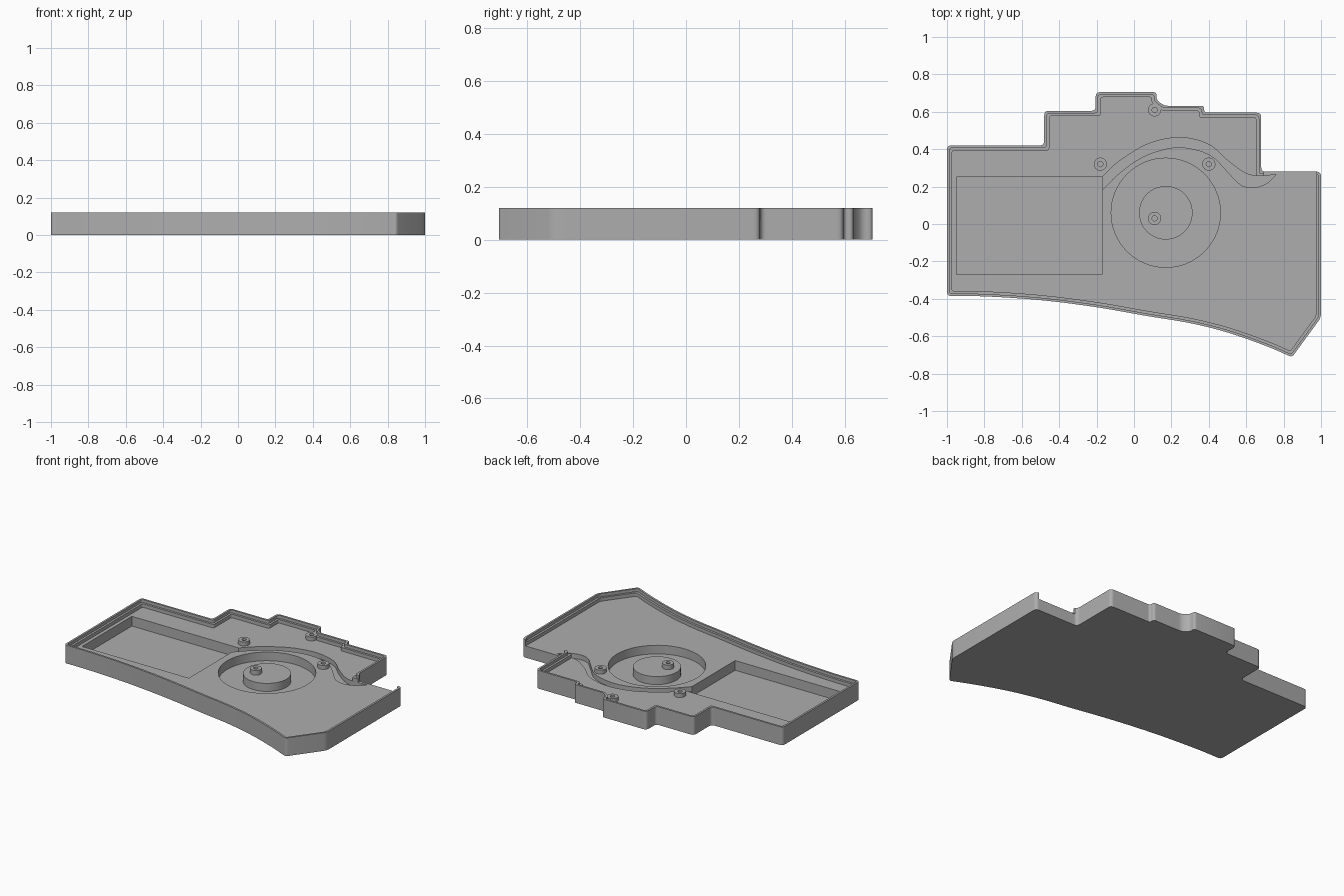
import bpy, bmesh, math
from mathutils import Vector

cube = bpy.data.objects.get("Cube")
if cube:
    bpy.data.objects.remove(cube, do_unlink=True)

HEIGHT, LEDGE, FLOOR = 0.12, 0.1, 0.077

grey = bpy.data.materials.new("plain_grey")
grey.use_nodes = True
colour = (0.42, 0.42, 0.42, 1)
grey.diffuse_color = colour
grey.node_tree.nodes["Principled BSDF"].inputs["Base Color"].default_value = colour


def spline(points, steps=6):
    """Smooth curve through a few control points."""
    p = [Vector(q) for q in points]
    p = [2 * p[0] - p[1]] + p + [2 * p[-1] - p[-2]]
    out = []
    for i in range(1, len(p) - 2):
        a, b, c, d = p[i - 1:i + 3]
        for s in range(steps):
            t = s / steps
            out.append(0.5 * (2 * b + (c - a) * t + (2 * a - 5 * b + 4 * c - d) * t * t
                              + (3 * b - a - 3 * c + d) * t ** 3))
    return out + [p[-2]]


def inset(points, dist):
    """Move every side of a counterclockwise outline inward."""
    out = []
    for i, p in enumerate(points):
        d1 = (p - points[i - 1]).normalized()
        d2 = (points[(i + 1) % len(points)] - p).normalized()
        n1, n2 = Vector((-d1.y, d1.x)), Vector((-d2.y, d2.x))
        out.append(p + (n1 + n2) * dist / (1 + n1.dot(n2)))
    return out


def rounded(points, radius, steps=5):
    """Round the real corners, leaving the gentle curve as it is."""
    out = []
    for i, p in enumerate(points):
        a, b = points[i - 1] - p, points[(i + 1) % len(points)] - p
        if a.angle(b) > math.radians(165):
            out.append(p)
            continue
        cut = min(radius, 0.45 * a.length, 0.45 * b.length)
        start, end = p + a.normalized() * cut, p + b.normalized() * cut
        for s in range(steps + 1):
            t = s / steps
            out.append(start * (1 - t) ** 2 + p * 2 * t * (1 - t) + end * t * t)
    return out


def prism(name, points, low, high):
    bm = bmesh.new()
    face = bm.faces.new([bm.verts.new((p[0], p[1], low)) for p in points])
    top = bmesh.ops.extrude_face_region(bm, geom=[face])["geom"]
    bmesh.ops.translate(bm, vec=(0, 0, high - low),
                        verts=[v for v in top if isinstance(v, bmesh.types.BMVert)])
    bmesh.ops.recalc_face_normals(bm, faces=bm.faces)
    mesh = bpy.data.meshes.new(name)
    bm.to_mesh(mesh)
    bm.free()
    obj = bpy.data.objects.new(name, mesh)
    bpy.context.collection.objects.link(obj)
    mesh.materials.append(grey)
    return obj


def circle(x, y, r, sides=64):
    return [(x + r * math.cos(math.tau * i / sides), y + r * math.sin(math.tau * i / sides))
            for i in range(sides)]


def box(x1, x2, y1, y2):
    return [(x1, y1), (x2, y1), (x2, y2), (x1, y2)]


def activate(obj):
    bpy.ops.object.select_all(action='DESELECT')
    obj.select_set(True)
    bpy.context.view_layer.objects.active = obj


def cut(obj, points, low, high):
    cutter = prism("cutter", points, low, high)
    cutter.hide_render = True
    mod = obj.modifiers.new("cut", 'BOOLEAN')
    mod.operation, mod.solver, mod.object = 'DIFFERENCE', 'EXACT', cutter
    activate(obj)
    bpy.ops.object.modifier_apply(modifier=mod.name)
    bpy.data.objects.remove(cutter, do_unlink=True)


def finish(obj):
    activate(obj)
    bpy.ops.object.shade_smooth_by_angle(angle=math.radians(30))


# Tray outline, counterclockwise from the front right corner
front_edge = spline([(-1, -.385), (-.8, -.387), (-.5, -.407), (-.2, -.445), (.07, -.492),
                     (.3, -.53), (.5, -.58), (.7, -.65), (.845, -.712)], 4)
back_edge = [(1, -.5), (1, .28), (.68, .28), (.68, .595), (.375, .595), (.375, .632),
             (.16, .632), (.12, .665), (.12, .705), (-.205, .705), (-.205, .605),
             (-.48, .605), (-.48, .42), (-1, .42)]
outline = front_edge + [Vector(p) for p in back_edge]

# Tray body with a stepped rim
tray = prism("tray", rounded(outline, 0.025), 0, HEIGHT)
cut(tray, rounded(inset(outline, 0.013), 0.018), LEDGE, HEIGHT + 0.1)
cut(tray, rounded(inset(outline, 0.027), 0.014), FLOOR, HEIGHT + 0.1)

# Opening in the back wall
cut(tray, box(.695, .975, .2, .35), FLOOR, HEIGHT + 0.1)

# Battery pocket and round pocket
cut(tray, box(-.95, -.17, -.27, .25), 0.013, HEIGHT + 0.05)
cut(tray, circle(.17, .06, .292), 0.02, HEIGHT + 0.05)

# Curved cable channel
upper = spline([(-.18, .24), (-.08, .335), (.08, .43), (.25, .462), (.4, .425),
                (.5, .34), (.6, .27), (.68, .257), (.76, .265)])
lower = spline([(.76, .265), (.71, .218), (.64, .195), (.57, .21), (.5, .28),
                (.42, .36), (.32, .4), (.2, .407), (.05, .36), (-.08, .27), (-.18, .17)])
cut(tray, upper + lower[1:], 0.045, HEIGHT + 0.05)
finish(tray)

# Round platform in the pocket
finish(prism("round_platform", circle(.17, .06, .143), 0.015, 0.073))

# Screw posts with blind holes
for name, x, y, base in (("left_post", .4, .32, FLOOR), ("right_post", -.18, .32, FLOOR),
                         ("back_post", .11, .61, FLOOR), ("centre_post", .11, .03, 0.073)):
    post = prism(name, circle(x, y, .035, 32), base - 0.005, 0.103)
    cut(post, circle(x, y, .014, 20), base, 0.15)
    finish(post)
